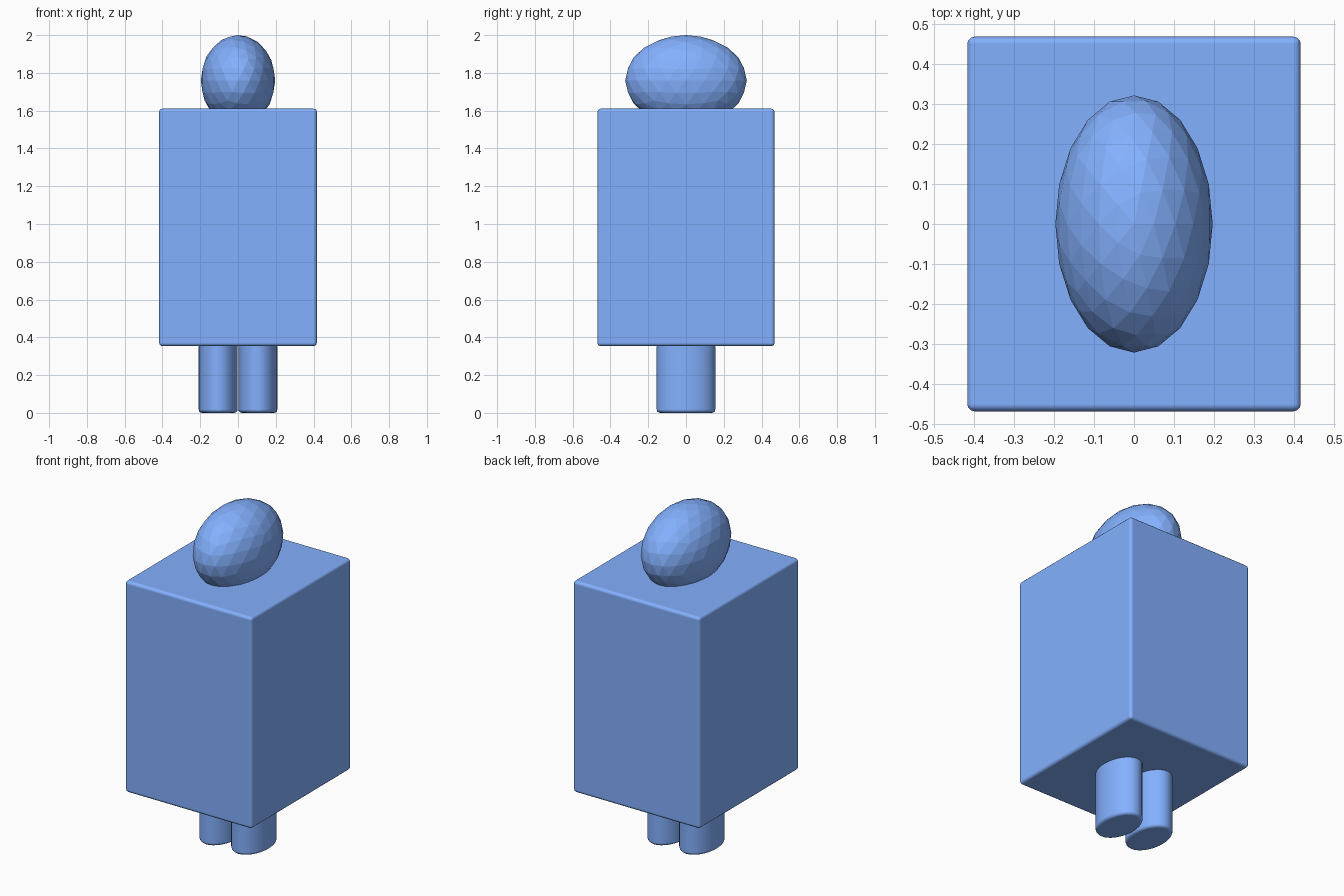
import bpy

if "Cube" in bpy.data.objects:
    bpy.data.objects.remove(bpy.data.objects["Cube"])

# Blue paint shared by all parts
blue = bpy.data.materials.new("blue_paint")
blue.diffuse_color = (0.23, 0.44, 1.0, 1.0)
blue.use_nodes = True
blue.node_tree.nodes["Principled BSDF"].inputs["Base Color"].default_value = blue.diffuse_color


def finish(obj, name, scale, bevel=0.0, segments=3):
    """Name, size and paint a part, then soften its edges."""
    obj.name = name
    obj.scale = scale
    obj.data.materials.append(blue)
    bpy.ops.object.transform_apply(location=False, rotation=False, scale=True)
    if bevel:
        bpy.ops.object.shade_smooth()
        mod = obj.modifiers.new("soft_edges", 'BEVEL')
        mod.width = bevel
        mod.segments = segments
        mod.limit_method = 'ANGLE'
        mod.harden_normals = True  # keeps the big faces flat


# Box-shaped body
bpy.ops.mesh.primitive_cube_add(size=1, location=(0, 0, 0.982))
finish(bpy.context.object, "body", (0.835, 0.938, 1.257), 0.018)

# Faceted egg-shaped head, sunk into the top of the body
bpy.ops.mesh.primitive_ico_sphere_add(subdivisions=3, radius=1, location=(0, 0, 1.76))
finish(bpy.context.object, "head", (0.197, 0.322, 0.24))

# Two oval legs, reaching just inside the body
for side, name in ((-1, "left_leg"), (1, "right_leg")):
    bpy.ops.mesh.primitive_cylinder_add(vertices=32, radius=1, depth=1,
                                        location=(side * 0.105, 0, 0.185))
    finish(bpy.context.object, name, (0.103, 0.155, 0.37), 0.018)
